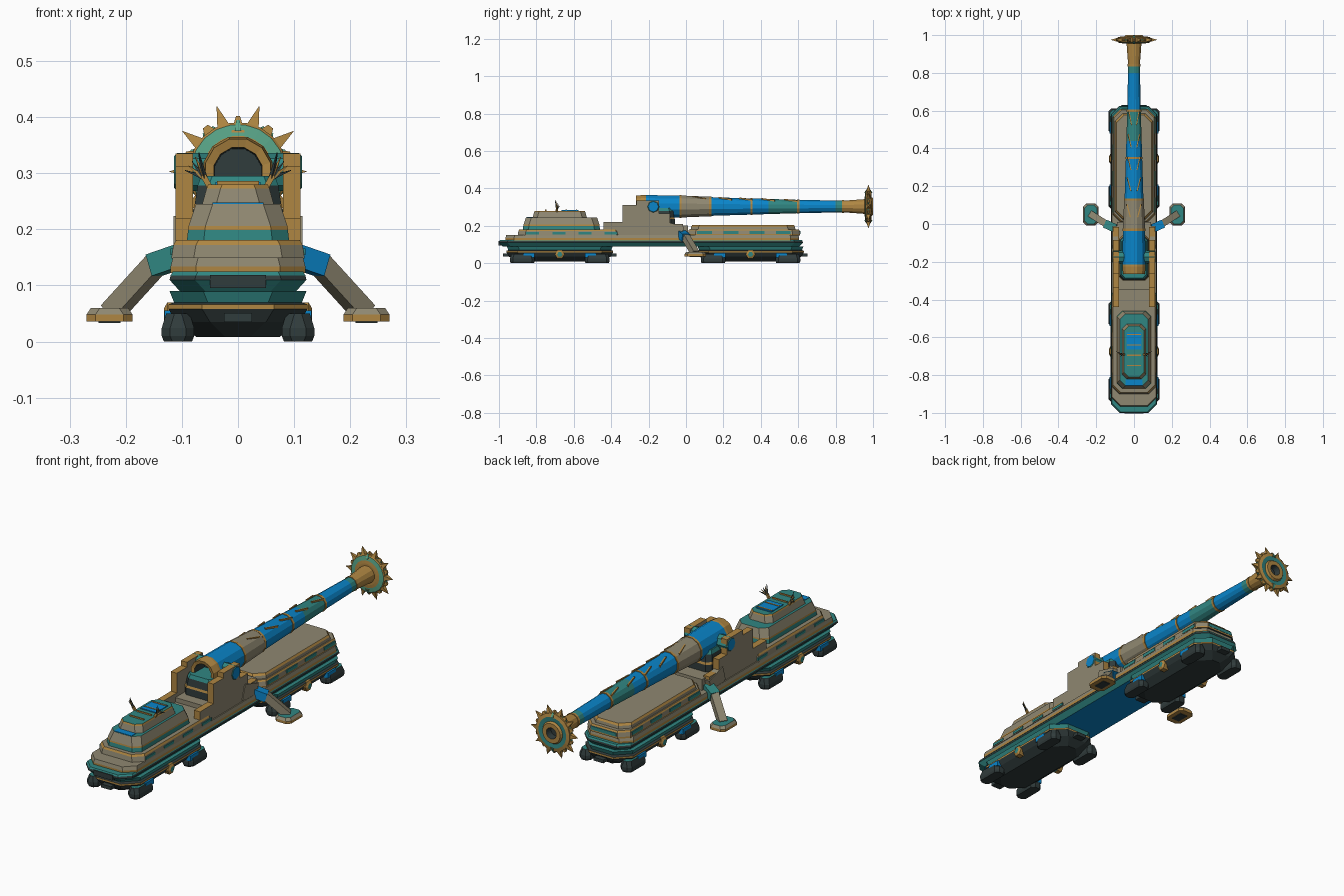
import bpy, bmesh, math
from mathutils import Vector

cube = bpy.data.objects.get("Cube")
if cube:
    bpy.data.objects.remove(cube)

PALETTE = {
    "grey": (0.275, 0.245, 0.165),
    "gold": (0.43, 0.24, 0.055),
    "teal": (0.03, 0.24, 0.225),
    "blue": (0.003, 0.235, 0.59),
    "mint": (0.1, 0.38, 0.25),
    "dark": (0.03, 0.045, 0.045),
}
NAMES = list(PALETTE)
MATS = []
for key, rgb in PALETTE.items():
    m = bpy.data.materials.new(key + " paint")
    m.use_nodes = True
    m.diffuse_color = (*rgb, 1)
    m.node_tree.nodes["Principled BSDF"].inputs["Base Color"].default_value = (*rgb, 1)
    MATS.append(m)


def loft(name, rings, bands, start, end):
    """Skin consecutive rings of points; one colour per band, plus end caps."""
    bm = bmesh.new()
    loops = [[bm.verts.new(p) for p in r] for r in rings]
    n = len(loops[0])
    for a, b, col in zip(loops, loops[1:], bands):
        for i in range(n):
            j = (i + 1) % n
            bm.faces.new((a[i], a[j], b[j], b[i])).material_index = NAMES.index(col)
    bm.faces.new(loops[0][::-1]).material_index = NAMES.index(start)
    bm.faces.new(loops[-1]).material_index = NAMES.index(end)
    bmesh.ops.recalc_face_normals(bm, faces=bm.faces)
    mesh = bpy.data.meshes.new(name)
    bm.to_mesh(mesh)
    bm.free()
    for m in MATS:
        mesh.materials.append(m)
    bpy.context.collection.objects.link(bpy.data.objects.new(name, mesh))


def tier(name, y0, y1, hw, c, levels, bands, top, bottom="dark", cx=0):
    """Chamfered slab; levels are (inset, z)."""
    rings = []
    for inset, z in levels:
        x, a, b = hw - inset, y0 + inset, y1 - inset
        k = min(c, x * 0.7)
        pts = [(x, a + k), (x, b - k), (x - k, b), (k - x, b),
               (-x, b - k), (-x, a + k), (k - x, a), (x - k, a)]
        rings.append([(cx + px, py, z) for px, py in pts])
    loft(name, rings, bands, bottom, top)


def lathe(name, profile, bands, start, end, z=0.303, n=12):
    """Turned shape along y; profile is (y, radius)."""
    rings = [[(r * math.cos(math.tau * (i + 0.5) / n), y, z + r * math.sin(math.tau * (i + 0.5) / n))
              for i in range(n)] for y, r in profile]
    loft(name, rings, bands, start, end)


def disc(name, s, y, z, n, profile, bands, face):
    """Turned shape along x on side s; profile is (x, radius)."""
    rings = [[(s * x, y + r * math.cos(math.tau * i / n), z + r * math.sin(math.tau * i / n))
              for i in range(n)] for x, r in profile]
    loft(name, rings, bands, face, face)


def beam(name, a, b, w, h, col, taper=1.0):
    """Square bar between two points."""
    a, b = Vector(a), Vector(b)
    q = (b - a).to_track_quat('Z', 'Y')
    rings = [[p + q @ Vector((s * w * k / 2, t * h * k / 2, 0))
              for s, t in ((1, 1), (-1, 1), (-1, -1), (1, -1))] for p, k in ((a, 1), (b, taper))]
    loft(name, rings, [col], col, col)


def box(name, x, y, z, sx, sy, sz, col):
    beam(name, (x, y, z - sz / 2), (x, y, z + sz / 2), sx, sy, col)


SIDES = (("left", 1), ("right", -1))

# Decks running the full length
tier("main_deck", -1.0, 0.625, 0.122, 0.045,
     [(0.02, 0.088), (0, 0.11), (0.002, 0.118), (0.006, 0.125)], ["teal", "dark", "teal"], "teal", "blue")
tier("upper_deck", -0.965, 0.605, 0.12, 0.045,
     [(0, 0.122), (0, 0.134), (0.004, 0.15)], ["gold", "grey"], "grey")

# Front hull and cabin
tier("front_hull", -0.9, -0.33, 0.119, 0.04,
     [(0, 0.148), (0.004, 0.172), (0.009, 0.181)], ["grey", "gold"], "grey")
tier("cabin_base", -0.872, -0.46, 0.091, 0.03,
     [(0, 0.18), (0.002, 0.199), (0.003, 0.206), (0.016, 0.245)], ["teal", "gold", "grey"], "teal")
tier("cabin_top", -0.82, -0.53, 0.064, 0.025,
     [(0, 0.244), (0.008, 0.273), (0.011, 0.28)], ["grey", "gold"], "teal")
box("roof_panel", 0, -0.62, 0.281, 0.08, 0.09, 0.006, "blue")
for i in range(4):
    box("roof_slat", 0, -0.75 + i * 0.055, 0.283, 0.075, 0.006, 0.006, "gold")
box("cabin_ledge", 0, -0.838, 0.245, 0.09, 0.032, 0.005, "blue")
box("front_grille", 0, -0.987, 0.107, 0.1, 0.03, 0.024, "dark")

# Fanned spikes beside the cabin roof
for side, s in SIDES:
    beam(side + "_spike_post", (s * 0.05, -0.69, 0.275), (s * 0.062, -0.69, 0.296), 0.01, 0.01, "gold")
    for i in range(5):
        beam(side + "_roof_spike", (s * 0.06, -0.69, 0.292),
             (s * (0.07 + i * 0.006), -0.7 + i * 0.006, 0.337 - i * 0.008),
             0.008, 0.008, "gold" if i % 2 else "dark", 0.15)

# Rear hull with painted dashes
tier("rear_hull", 0.01, 0.61, 0.112, 0.04,
     [(0, 0.148), (0, 0.155), (0.003, 0.174), (0.007, 0.181)], ["gold", "grey", "gold"], "grey")
tier("rear_roof", 0.025, 0.585, 0.1, 0.04,
     [(0, 0.18), (0.002, 0.194), (0.008, 0.203)], ["grey", "gold"], "grey")
for side, s in SIDES:
    for i in range(4):
        box(side + "_rear_stripe", s * 0.1105, 0.1 + i * 0.14, 0.164, 0.006, 0.08, 0.016, "teal")
        box(side + "_front_stripe", s * 0.117, -0.82 + i * 0.14, 0.16, 0.006, 0.07, 0.012, "teal")
box("rear_stripe", 0, 0.608, 0.164, 0.13, 0.006, 0.016, "teal")

# Gun cradle: centre block and stepped side walls
box("cradle_floor", 0, -0.17, 0.162, 0.18, 0.36, 0.08, "grey")
tier("cradle_block", -0.3, -0.06, 0.08, 0.02,
     [(0, 0.2), (0, 0.235), (0.003, 0.245), (0.008, 0.278), (0.014, 0.295)],
     ["dark", "gold", "dark", "teal"], "teal")
WALL = [(-0.44, 0.12), (-0.44, 0.22), (-0.34, 0.22), (-0.34, 0.312), (-0.265, 0.312),
        (-0.265, 0.335), (-0.145, 0.335), (-0.145, 0.265), (-0.085, 0.265),
        (-0.085, 0.21), (-0.015, 0.21), (-0.015, 0.12)]
for side, s in SIDES:
    loft(side + "_cradle_wall", [[(s * x, y, z) for y, z in WALL] for x in (0.08, 0.111)],
         ["gold"], "grey", "grey")
    beam(side + "_rear_brace", (s * 0.1, -0.12, 0.19), (s * 0.1, -0.02, 0.16), 0.03, 0.07, "grey")
    disc(side + "_trunnion", s, -0.175, 0.302, 8, [(0.05, 0.034), (0.108, 0.034), (0.114, 0.028)],
         ["teal", "teal"], "blue")

# Barrel
lathe("breech", [(-0.19, 0.042), (-0.262, 0.044), (-0.266, 0.06), (-0.225, 0.064),
                 (-0.215, 0.063), (-0.03, 0.061), (0.13, 0.054)],
      ["dark", "gold", "gold", "gold", "blue", "grey"], "dark", "gold")
lathe("barrel", [(0.12, 0.052), (0.44, 0.042), (0.6, 0.037), (0.8, 0.033), (0.84, 0.032),
                 (0.96, 0.041)], ["blue", "teal", "blue", "teal", "gold"], "gold", "gold")
for y, r in ((-0.03, 0.063), (0.13, 0.055), (0.35, 0.047), (0.6, 0.04), (0.84, 0.035)):
    lathe("barrel_ring", [(y - 0.006, r), (y + 0.006, r)], ["gold"], "gold", "gold")

# Slanted cooling fins along the barrel top
for y in (0.07, 0.21, 0.32, 0.44, 0.56):
    r = 0.056 - 0.031 * y
    for side, s in SIDES:
        beam(side + "_barrel_fin", (s * r * 0.35, y - 0.035, 0.303 + r * 0.94),
             (s * r * 0.7, y + 0.035, 0.303 + r * 0.72), 0.006, 0.01, "gold")

# Muzzle disc with long and short spikes
lathe("muzzle_disc", [(0.955, 0.05), (0.957, 0.064), (0.96, 0.084), (0.964, 0.088), (0.988, 0.088),
                      (0.992, 0.072), (0.99, 0.052), (1.0, 0.046), (1.0, 0.026), (0.97, 0.022)],
      ["gold", "mint", "gold", "gold", "gold", "teal", "gold", "gold", "dark"], "gold", "dark", n=20)
for i in range(20):
    a = math.tau * i / 20
    d = Vector((math.cos(a), 0, math.sin(a)))
    c = Vector((0, 0.975, 0.303))
    if i % 2 == 0:
        beam("muzzle_long_spike", c + d * 0.078, c + d * 0.122, 0.026, 0.026, "gold", 0.04)
    else:
        beam("muzzle_tooth", c + d * 0.07, c + d * 0.099, 0.024, 0.036, "gold", 0.3)
        beam("muzzle_tooth_inlay", c + d * 0.072, c + d * 0.092, 0.012, 0.044, "mint", 0.5)

# Outriggers
for side, s in SIDES:
    beam(side + "_outrigger_hinge", (s * 0.095, -0.025, 0.155), (s * 0.15, 0.0, 0.136), 0.045, 0.04,
         "blue" if s > 0 else "teal")
    beam(side + "_outrigger_arm", (s * 0.143, -0.003, 0.142), (s * 0.225, 0.05, 0.052), 0.036, 0.034, "grey")
    tier(side + "_outrigger_foot", -0.008, 0.108, 0.041, 0.016,
         [(0, 0.036), (0, 0.048), (0.008, 0.06)], ["gold", "grey"], "teal", "gold", cx=s * 0.229)
    box(side + "_foot_sole", s * 0.229, 0.05, 0.036, 0.04, 0.06, 0.006, "dark")

# Bogies with low tread pods, side plates and hubs
for end, yc in (("front", -0.675), ("rear", 0.345)):
    tier(end + "_bogie", yc - 0.285, yc + 0.285, 0.124, 0.06,
         [(0.05, 0.008), (0.014, 0.035), (0, 0.058), (0, 0.066), (0.01, 0.07), (0.002, 0.09)],
         ["dark", "dark", "gold", "dark", "teal"], "teal")
    for d in (-1, 1):
        box(end + "_bogie_plate", 0, yc + d * 0.284, 0.043, 0.05, 0.04, 0.016, "dark")
    for side, s in SIDES:
        for d in (-1, 1):
            y = yc + d * 0.2
            tier(f"{end}_{side}_tread", y - 0.066, y + 0.066, 0.029, 0.015,
                 [(0.004, 0), (0, 0.01), (0, 0.024), (0.008, 0.05)],
                 ["dark", "dark", "dark"], "teal", cx=s * 0.107)
            box(f"{end}_{side}_side_plate", s * 0.12, yc + d * 0.165, 0.043, 0.022, 0.06, 0.024, "blue")
        disc(f"{end}_{side}_hub", s, yc, 0.047, 6, [(0.1, 0.026), (0.126, 0.026), (0.132, 0.014)],
             ["gold", "gold"], "teal")
